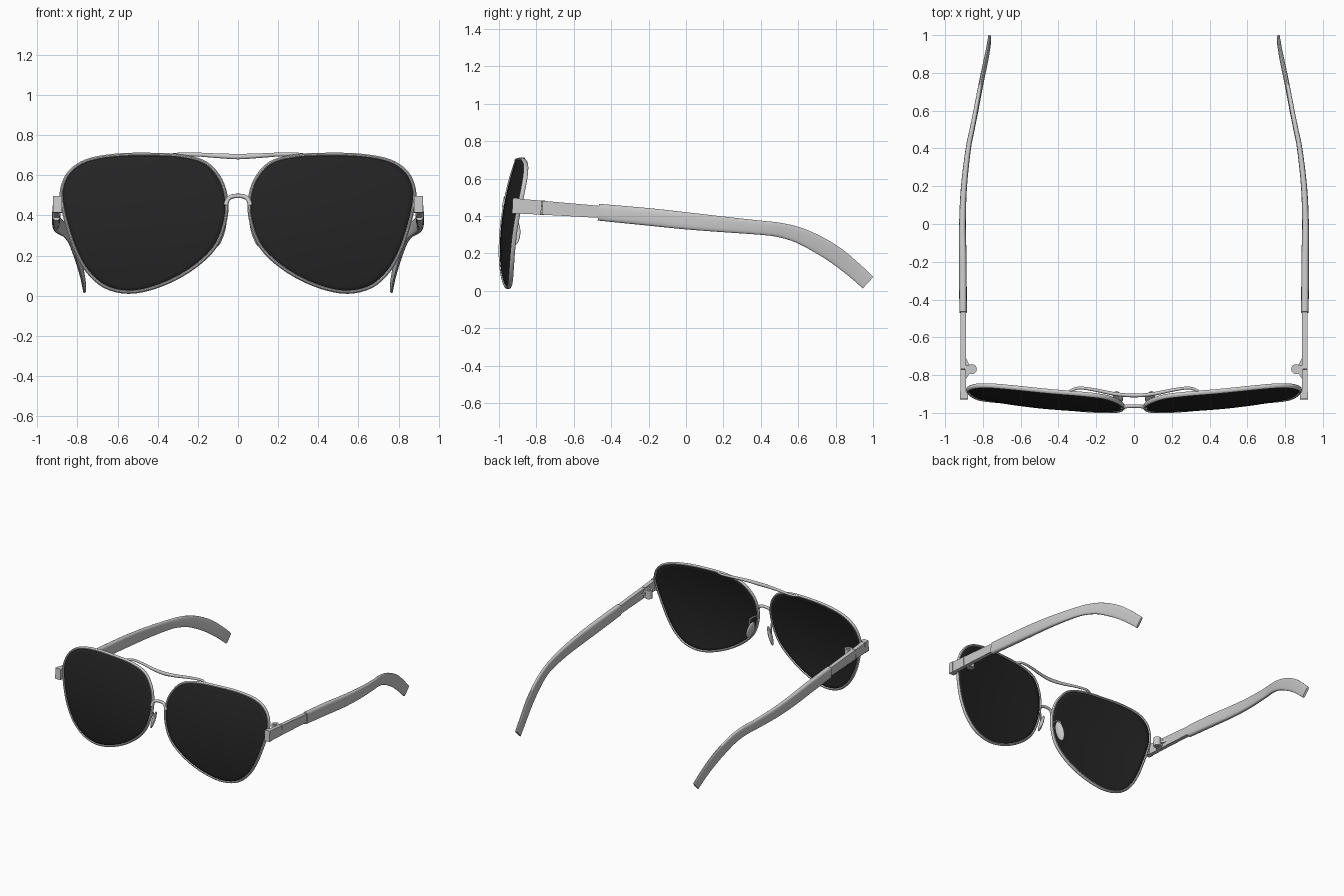
import bpy, bmesh, math
from mathutils import Vector, Matrix

if "Cube" in bpy.data.objects:
    bpy.data.objects.remove(bpy.data.objects["Cube"])


def material(name, v):
    m = bpy.data.materials.new(name)
    m.diffuse_color = (v, v, v, 1)
    m.use_nodes = True
    m.node_tree.nodes["Principled BSDF"].inputs["Base Color"].default_value = m.diffuse_color
    return m


METAL = material("silver grey", 0.6)
DARK = material("dark lens", 0.017)


def make(name, bm, mat, mirror=True, angle=40):
    bmesh.ops.recalc_face_normals(bm, faces=bm.faces)
    me = bpy.data.meshes.new(name)
    bm.to_mesh(me)
    bm.free()
    me.materials.append(mat)
    ob = bpy.data.objects.new(name, me)
    bpy.context.collection.objects.link(ob)
    bpy.context.view_layer.objects.active = ob
    ob.select_set(True)
    bpy.ops.object.shade_smooth_by_angle(angle=math.radians(angle))
    ob.select_set(False)
    if mirror:
        ob.modifiers.new("mirror", 'MIRROR').use_mirror_merge = False
    return ob


def spline(pts, steps, closed=False):
    """Catmull-Rom samples through points of any dimension."""
    n, out = len(pts), []
    get = lambda i: pts[i % n] if closed else pts[max(0, min(n - 1, i))]
    for i in range(n if closed else n - 1):
        p = [get(i + k) for k in (-1, 0, 1, 2)]
        for s in range(steps):
            t = s / steps
            out.append([0.5 * (2 * b + (c - a) * t + (2 * a - 5 * b + 4 * c - d) * t * t
                               + (3 * b - a - 3 * c + d) * t ** 3) for a, b, c, d in zip(*p)])
    if not closed:
        out.append(list(pts[-1]))
    return out


def sweep(name, stations, ref, sides=12, closed=False, mirror=True, power=1.0):
    """Stations are x, y, z, half width along ref, half height."""
    bm, rings, n = bmesh.new(), [], len(stations)
    pos = [Vector(s[:3]) for s in stations]
    for i, s in enumerate(stations):
        a = pos[(i - 1) % n] if closed else pos[max(i - 1, 0)]
        b = pos[(i + 1) % n] if closed else pos[min(i + 1, n - 1)]
        t = (b - a).normalized()
        side = Vector(ref)
        side = (side - t * side.dot(t)).normalized()
        up = t.cross(side)
        ring = []
        for k in range(sides):
            q = 2 * math.pi * (k + 0.5) / sides
            c, d = math.cos(q), math.sin(q)
            if sides == 4:
                c, d = math.copysign(1, c), math.copysign(1, d)
            else:
                c, d = (math.copysign(abs(v) ** power, v) for v in (c, d))
            ring.append(bm.verts.new(pos[i] + side * c * s[3] + up * d * s[4]))
        rings.append(ring)
    for i in range(n if closed else n - 1):
        r, q = rings[i], rings[(i + 1) % n]
        for k in range(sides):
            j = (k + 1) % sides
            bm.faces.new((r[k], r[j], q[j], q[k]))
    if not closed:
        bm.faces.new(rings[0])
        bm.faces.new(rings[-1])
    return make(name, bm, METAL, mirror)


# Teardrop lens outline (x, z) and the curved, tilted lens surface
CX, CZ = 0.47, 0.36
outline = [(.16, .66), (.087, .577), (.058, .478), (.063, .378), (.102, .264), (.172, .18),
           (.284, .1), (.418, .041), (.547, .018), (.664, .046), (.75, .122), (.806, .22),
           (.845, .33), (.873, .443), (.878, .527), (.84, .614), (.753, .672), (.607, .699),
           (.433, .703), (.284, .695)]


def lens_y(x, z):
    u, v = x - CX, z - CZ
    return -0.965 + 0.095 * u + 0.11 * v + 0.14 * u * u + 0.37 * v * v


loop = spline(outline, 4, True)

# Lenses
bm = bmesh.new()
center = bm.verts.new((CX, lens_y(CX, CZ), CZ))
prev = None
for f in (0.2, 0.4, 0.6, 0.8, 0.92, 1.0):
    ring = []
    for x, z in loop:
        px, pz = CX + (x - CX) * f, CZ + (z - CZ) * f
        ring.append(bm.verts.new((px, lens_y(px, pz), pz)))
    for k in range(len(ring)):
        j = (k + 1) % len(ring)
        if prev:
            bm.faces.new((prev[k], prev[j], ring[j], ring[k]))
        else:
            bm.faces.new((center, ring[j], ring[k]))
    prev = ring
lens = make("lenses", bm, DARK)
thick = lens.modifiers.new("thickness", 'SOLIDIFY')
thick.thickness, thick.offset = 0.012, 0

# Wire rims around the lenses
sweep("rims", [(x, lens_y(x, z), z, .013, .009) for x, z in loop], (0, 1, 0), 10, True)

# Brow bar
half = [(.34, -.885, .7, .007, .008), (.29, -.868, .704, .009, .008), (.2, -.88, .703, .01, .009),
        (.1, -.9, .697, .012, .01), (0, -.908, .693, .014, .01)]
bar = half + [(-p[0],) + p[1:] for p in half[-2::-1]]
sweep("brow_bar", spline(bar, 5), (0, 0, 1), 12, mirror=False)

# Nose bridge
half = [(.062, -.975, .45), (.05, -.968, .48), (.03, -.965, .494), (0, -.964, .497)]
arch = [p + (.01, .011) for p in half + [(-p[0],) + p[1:] for p in half[-2::-1]]]
sweep("nose_bridge", spline(arch, 4), (0, 1, 0), 10, mirror=False)

# Nose pads and their wire arms
bm = bmesh.new()
place = (Matrix.Translation((.085, -.915, .312)) @ Matrix.Rotation(-.31, 4, 'Y')
         @ Matrix.Rotation(-.4, 4, 'Z') @ Matrix.Diagonal((.013, .032, .072, 1)))
bmesh.ops.create_uvsphere(bm, u_segments=20, v_segments=12, radius=1, matrix=place)
make("nose_pads", bm, METAL, angle=60)
wire = [(.066, -.975, .4), (.078, -.945, .405), (.092, -.915, .385), (.092, -.912, .33)]
sweep("pad_arms", spline([p + (.006, .006) for p in wire], 5), (1, .2, 0), 8)

# End pieces beside the rims and flat metal arms
sweep("end_pieces", [(.9, -.928, .455, .022, .041), (.9, -.89, .453, .022, .041)], (1, 0, 0), 4)
sweep("front_arms", [(.904, -.9, .453, .015, .04), (.904, -.773, .444, .015, .037)], (1, 0, 0), 4)
sweep("rear_arms", [(.904, -.769, .444, .015, .037), (.904, -.45, .421, .014, .032)], (1, 0, 0), 4)

# Hinges: tapered leaves, knuckle barrel and pin
bm = bmesh.new()
for z0, z1, y0, y1 in ((.415, .432, -.83, -.75), (.434, .454, -.79, -.7), (.456, .473, -.83, -.75)):
    prof = [(.895, y0), (.87, -.79), (.845, -.785), (.845, -.752), (.87, -.747), (.895, y1)]
    low = [bm.verts.new((x, y, z0)) for x, y in prof]
    top = [bm.verts.new((x, y, z1)) for x, y in prof]
    bm.faces.new(low)
    bm.faces.new(top)
    for k in range(6):
        j = (k + 1) % 6
        bm.faces.new((low[k], low[j], top[j], top[k]))
for r, h in ((.026, .066), (.013, .076)):
    bmesh.ops.create_cone(bm, cap_ends=True, segments=20, radius1=r, radius2=r, depth=h,
                          matrix=Matrix.Translation((.858, -.768, .444)))
make("hinges", bm, METAL)

# Curved temple tips, thinning toward the ear ends
tips = [(.905, -.468, .42, .02, .045), (.906, -.2, .395, .02, .047), (.908, 0, .374, .018, .046),
        (.9, .2, .355, .016, .042), (.877, .4, .337, .014, .038), (.857, .5, .325, .013, .039),
        (.837, .6, .298, .012, .042), (.818, .7, .251, .011, .046), (.798, .8, .19, .01, .047),
        (.777, .9, .11, .009, .044), (.765, .973, .044, .008, .042)]
sweep("temple_tips", spline(tips, 4), (1, 0, 0), 20, power=.6)
